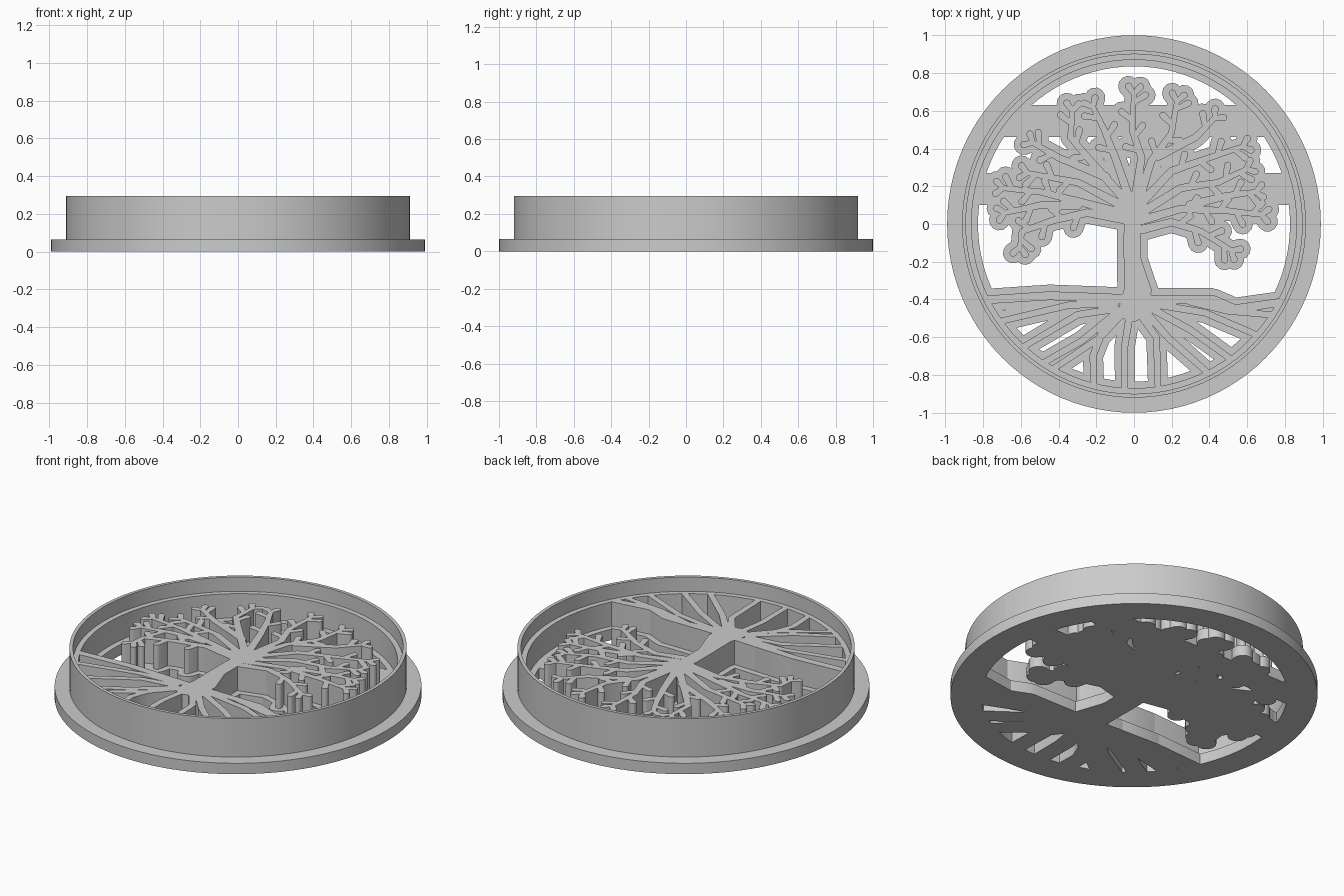
import bpy
import math
from mathutils import Vector
from mathutils.geometry import delaunay_2d_cdt

cube = bpy.data.objects.get("Cube")
if cube:
    bpy.data.objects.remove(cube, do_unlink=True)

BASE_TOP, TREE_TOP, RIM_TOP = 0.065, 0.21, 0.295
BORDER = 0.036          # how far the base reaches past the raised tree
SQUASH = 0.99           # the disc is slightly narrower in x

grey = bpy.data.materials.new("plain_grey")
grey.use_nodes = True
colour = (0.6, 0.6, 0.6, 1)
grey.diffuse_color = colour
grey.node_tree.nodes["Principled BSDF"].inputs["Base Color"].default_value = colour


def polar(radius, angle):
    return Vector((radius * math.cos(angle), radius * math.sin(angle)))


def ring(inner, outer, steps=96):
    """Flat ring as a list of quads."""
    angles = [math.tau * i / steps for i in range(steps + 1)]
    return [[polar(inner, a), polar(outer, a), polar(outer, b), polar(inner, b)]
            for a, b in zip(angles, angles[1:])]


def capsule(stroke, border=0.0, steps=6):
    """Outline of a tapered stroke with round ends."""
    p, q, rp, rq = stroke
    heading = math.atan2(q.y - p.y, q.x - p.x)
    turns = [heading - math.pi / 2 + math.pi * i / steps for i in range(steps + 1)]
    return ([q + polar(rq + border, t) for t in turns]
            + [p + polar(rp + border, t + math.pi) for t in turns])


def bar(half_length, low, high):
    return [Vector(c) for c in ((-half_length, low), (half_length, low),
                                (half_length, high), (-half_length, high))]


def slab(name, outlines, bottom, top):
    """Merge overlapping outlines in 2D and extrude the union."""
    points, loops = [], []
    for outline in outlines:
        loops.append(list(range(len(points), len(points) + len(outline))))
        points.extend(outline)
    result = delaunay_2d_cdt(points, [], loops, 0, 1e-5, True)
    flat, faces, owners = result[0], result[2], result[5]
    kept = []
    for face, owner in zip(faces, owners):
        if owner:
            a, b, c = (flat[i] for i in face[:3])
            face = list(face)
            kept.append(face if (b - a).cross(c - a) > 0 else face[::-1])
    edges = {(f[i - 1], f[i]) for f in kept for i in range(len(f))}
    count = len(flat)
    verts = [(v.x * SQUASH, v.y, z) for z in (bottom, top) for v in flat]
    solid = [f[::-1] for f in kept] + [[i + count for i in f] for f in kept]
    solid += [[a, b, b + count, a + count] for a, b in edges if (b, a) not in edges]
    mesh = bpy.data.meshes.new(name)
    mesh.from_pydata(verts, [], solid)
    mesh.validate()
    mesh.materials.append(grey)
    obj = bpy.data.objects.new(name, mesh)
    bpy.context.collection.objects.link(obj)
    bpy.ops.object.select_all(action="DESELECT")
    obj.select_set(True)
    bpy.context.view_layer.objects.active = obj
    bpy.ops.object.shade_smooth_by_angle(angle=math.radians(31))
    return obj


def follow(path, start, end):
    """Tapered strokes along a path."""
    path = [Vector(p) for p in path]
    last = len(path) - 1
    radii = [start + (end - start) * i / last for i in range(last + 1)]
    return list(zip(path, path[1:], radii, radii[1:]))


def twig(origin, angle, length):
    return (origin, origin + polar(length, angle), 0.013, 0.019)


def limb(path):
    """Branch with alternating twigs and a forked tip."""
    strokes = follow(path, 0.024, 0.014)
    twigs, side = [], 1
    for p, q, _, _ in strokes[1:]:
        run = q - p
        heading = math.atan2(run.y, run.x)
        amount = max(1, round(run.length / 0.1))
        for i in range(amount):
            twigs.append(twig(p + run * (i + 0.5) / amount, heading + side * 0.95, 0.075))
            side = -side
    twigs += [twig(q, heading + s * 0.7, 0.05) for s in (-1, 1)]
    return strokes + twigs


# Trunk
strokes = follow([(0, .12), (-.01, -.05), (-.01, -.18)], 0.045, 0.045)
strokes += follow([(-.01, -.18), (.02, -.36)], 0.045, 0.075)
strokes += follow([(.02, -.36), (-.01, -.45)], 0.075, 0.07)

# Limbs on the model's right, crown and left
right_limbs = [
    [(-.02, .12), (-.1, .35), (-.16, .5), (-.22, .62)],
    [(-.04, .12), (-.22, .32), (-.34, .46), (-.33, .6)],
    [(-.15, .25), (-.4, .35), (-.54, .43)],
    [(-.03, .08), (-.3, .22), (-.57, .27)],
    [(-.03, .05), (-.3, .12), (-.5, .17), (-.7, .19)],
    [(-.3, .1), (-.5, .1), (-.69, .06)],
    [(-.03, .02), (-.25, .06), (-.43, .02), (-.6, -.04), (-.61, -.12)],
]
left_limbs = [
    [(0, .1), (.04, .35), (-.01, .5), (0, .69)],
    [(.02, .1), (.09, .33), (.2, .48), (.23, .65)],
    [(.13, .36), (.33, .46), (.43, .56)],
    [(.03, .1), (.2, .28), (.4, .35), (.58, .41)],
    [(.04, .06), (.25, .19), (.45, .22), (.6, .29)],
    [(.04, .02), (.25, .08), (.5, .07), (.68, .05)],
    [(.3, .1), (.5, .15), (.65, .17)],
    [(.04, -.03), (.2, .01), (.36, -.04), (.52, -.14)],
]
for path in right_limbs + left_limbs:
    strokes += limb(path)

# Roots, each stretched out to meet the ring
top_roots = [
    [(0, -.4), (-.2, -.39), (-.45, -.38), (-.82, -.42)],
    [(.02, -.4), (.42, -.4), (.54, -.45), (.82, -.44)],
]
low_roots = [
    [(-.1, -.42), (-.35, -.43), (-.72, -.52)],
    [(-.1, -.45), (-.3, -.48), (-.6, -.66)],
    [(-.08, -.46), (-.28, -.62), (-.5, -.76)],
    [(-.06, -.47), (-.18, -.6), (-.45, -.8)],
    [(-.17, -.57), (-.22, -.7), (-.22, -.88)],
    [(-.02, -.46), (-.05, -.65), (-.05, -.9)],
    [(.02, -.46), (.12, -.6), (.13, -.88)],
    [(.05, -.45), (.18, -.6), (.4, -.8)],
    [(.06, -.43), (.3, -.56), (.52, -.72)],
    [(.08, -.42), (.38, -.47), (.67, -.6)],
    [(.3, -.41), (.5, -.46), (.78, -.51)],
]
for path, width in [(p, 0.025) for p in top_roots] + [(p, 0.02) for p in low_roots]:
    tip = Vector(path[-1]).normalized() * 0.88
    strokes += follow(path[:-1] + [tip], width, width - 0.003)

# Base plate: flange, cross bars and widened tree
base = ring(0.835, 1.0) + [bar(0.72, .46, .63), bar(0.85, .1, .27)]
slab("base_plate", base + [capsule(s, BORDER) for s in strokes], 0, BASE_TOP)

# Raised tree joined to the inner ledge
slab("raised_tree", ring(0.87, 0.905) + [capsule(s) for s in strokes], 0.03, TREE_TOP)

# Thin outer cutting wall
slab("cutting_rim", ring(0.9, 0.92), 0.03, RIM_TOP)
